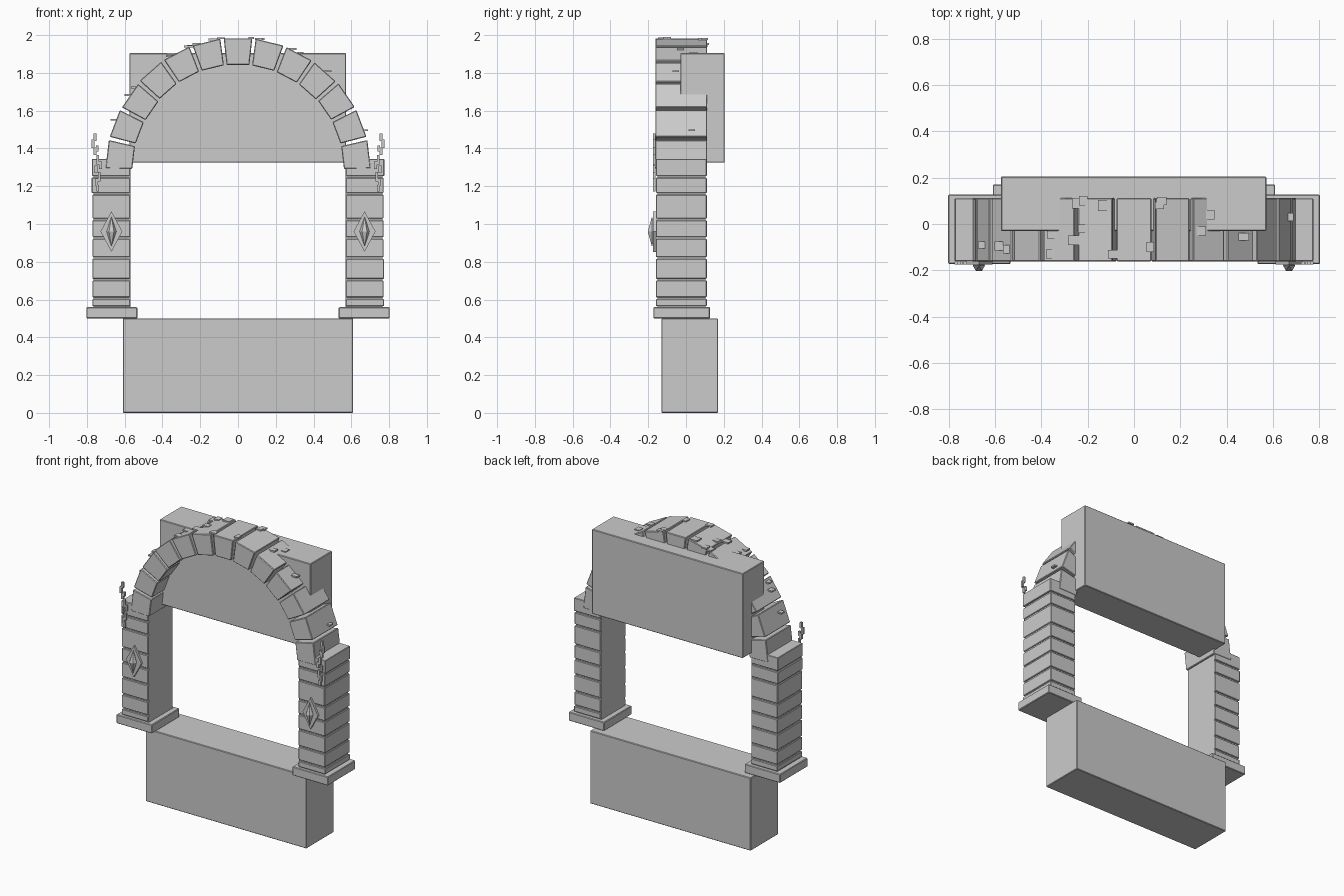
import bpy, bmesh, math, random

if "Cube" in bpy.data.objects:
    bpy.data.objects.remove(bpy.data.objects["Cube"])

random.seed(4)
stone = bpy.data.materials.new("grey stone")
stone.diffuse_color = (0.6, 0.6, 0.6, 1)
stone.use_nodes = True
stone.node_tree.nodes["Principled BSDF"].inputs["Base Color"].default_value = stone.diffuse_color


def finish(name, bm, bevel=0.0):
    bmesh.ops.recalc_face_normals(bm, faces=bm.faces[:])
    me = bpy.data.meshes.new(name)
    bm.to_mesh(me)
    bm.free()
    me.materials.append(stone)
    ob = bpy.data.objects.new(name, me)
    bpy.context.collection.objects.link(ob)
    if bevel:
        m = ob.modifiers.new("soft edge", 'BEVEL')
        m.width = bevel
        m.segments = 1
    return ob


def add_box(bm, x0, x1, y0, y1, z0, z1):
    v = [bm.verts.new((x, y, z)) for z in (z0, z1)
         for x, y in ((x0, y0), (x1, y0), (x1, y1), (x0, y1))]
    for f in ((3, 2, 1, 0), (4, 5, 6, 7), (0, 1, 5, 4), (1, 2, 6, 5), (2, 3, 7, 6), (3, 0, 4, 7)):
        bm.faces.new([v[i] for i in f])


def box(name, *b, bevel=0.004):
    bm = bmesh.new()
    add_box(bm, *b)
    return finish(name, bm, bevel)


def mir(s, a, b):
    return (a, b) if s > 0 else (-b, -a)


# wall below and above the opening
box("lower_wall", -0.61, 0.61, -0.13, 0.17, 0, 0.5)
box("upper_wall", -0.575, 0.572, -0.03, 0.205, 1.325, 1.905)

# pillars: base slab, plain core, stacked stones
courses = [0.56, 0.607, 0.705, 0.82, 0.925, 1.025, 1.16, 1.25, 1.35]
for s, side in ((-1, "left"), (1, "right")):
    box(side + "_pillar_base", *mir(s, 0.533, 0.803), -0.173, 0.127, 0.5, 0.56)
    box(side + "_pillar_core", *mir(s, 0.57, 0.764), -0.152, 0.102, 0.55, 1.335, bevel=0)
    bm = bmesh.new()
    for a, b in zip(courses, courses[1:]):
        add_box(bm, *mir(s, 0.571, 0.772 + random.uniform(-0.003, 0.003)),
                -0.16, 0.11, a + 0.005, b - 0.005)
    finish(side + "_pillar_stones", bm, 0.003)

    # diamond plate and faceted gem on the pillar front
    bm = bmesh.new()
    cx, cz = 0.67 * s, 0.96
    ring = [(0.058, 0), (0, 0.107), (-0.058, 0), (0, -0.107)]
    back = [bm.verts.new((cx + x, -0.155, cz + z)) for x, z in ring]
    front = [bm.verts.new((cx + x, -0.174, cz + z)) for x, z in ring]
    bm.faces.new(back)
    bm.faces.new(front[::-1])
    for i in range(4):
        j = (i + 1) % 4
        bm.faces.new((back[i], back[j], front[j], front[i]))
    finish(side + "_diamond_plate", bm)
    bm = bmesh.new()
    tips = [bm.verts.new((cx, -0.18, cz + d)) for d in (-0.08, 0.08)]
    mid = [bm.verts.new((cx + 0.026 * math.cos(k * math.pi / 3),
                         -0.18 + 0.026 * math.sin(k * math.pi / 3), cz)) for k in range(6)]
    for i in range(6):
        for t in tips:
            bm.faces.new((mid[i], mid[(i + 1) % 6], t))
    finish(side + "_diamond_gem", bm)

    # vine of small slivers at the front corner of the pillar top
    bm = bmesh.new()
    for x, z, h in ((0.757, 1.46, 0.04), (0.768, 1.425, 0.045), (0.745, 1.40, 0.03),
                    (0.757, 1.385, 0.04), (0.742, 1.34, 0.05), (0.728, 1.31, 0.04),
                    (0.752, 1.29, 0.04), (0.735, 1.25, 0.05), (0.748, 1.22, 0.04),
                    (0.742, 1.19, 0.035)):
        add_box(bm, *mir(s, x - 0.007, x + 0.007), -0.176, -0.162, z - h / 2, z + h / 2)
    finish(side + "_vine", bm)

# arch of thirteen wedge stones
CZ, R0, R1 = 1.285, 0.56, 0.702
step = math.pi / 13
bm = bmesh.new()
for i in range(13):
    a0, a1 = i * step + 0.013, (i + 1) * step - 0.013
    jr = random.uniform(-0.004, 0.002) if i != 6 else 0
    prof = [(r * math.cos(a), CZ + r * math.sin(a))
            for r, a in ((R0 + jr, a0), (R1 + jr, a0), (R1 + jr, a1), (R0 + jr, a1))]
    f = [bm.verts.new((x, -0.162, z)) for x, z in prof]
    b = [bm.verts.new((x, 0.112, z)) for x, z in prof]
    bm.faces.new(f)
    bm.faces.new(b[::-1])
    for k in range(4):
        n = (k + 1) % 4
        bm.faces.new((f[k], f[n], b[n], b[k]))
finish("arch_stones", bm, 0.004)

# flat moss flakes scattered over the arch
bm = bmesh.new()
flakes = [(.12, .10), (.11, .08), (-.13, .08), (-.22, -.02), (-.26, -.07), (-.35, -.04),
          (-.36, -.13), (-.58, -.095), (-.55, -.11), (-.65, -.09), (.07, -.10), (.33, .04),
          (.29, -.03), (.47, -.055), (.67, .03), (-.09, -.13), (-.25, .09), (-.22, .10)]
for x, y in flakes:
    z = CZ + math.sqrt(0.702 ** 2 - x * x) + 0.002
    w, d = random.uniform(0.015, 0.026), random.uniform(0.015, 0.026)
    add_box(bm, x - w, x + w, y - d, y + d, z - 0.005, z + 0.005)
finish("moss_flakes", bm)
